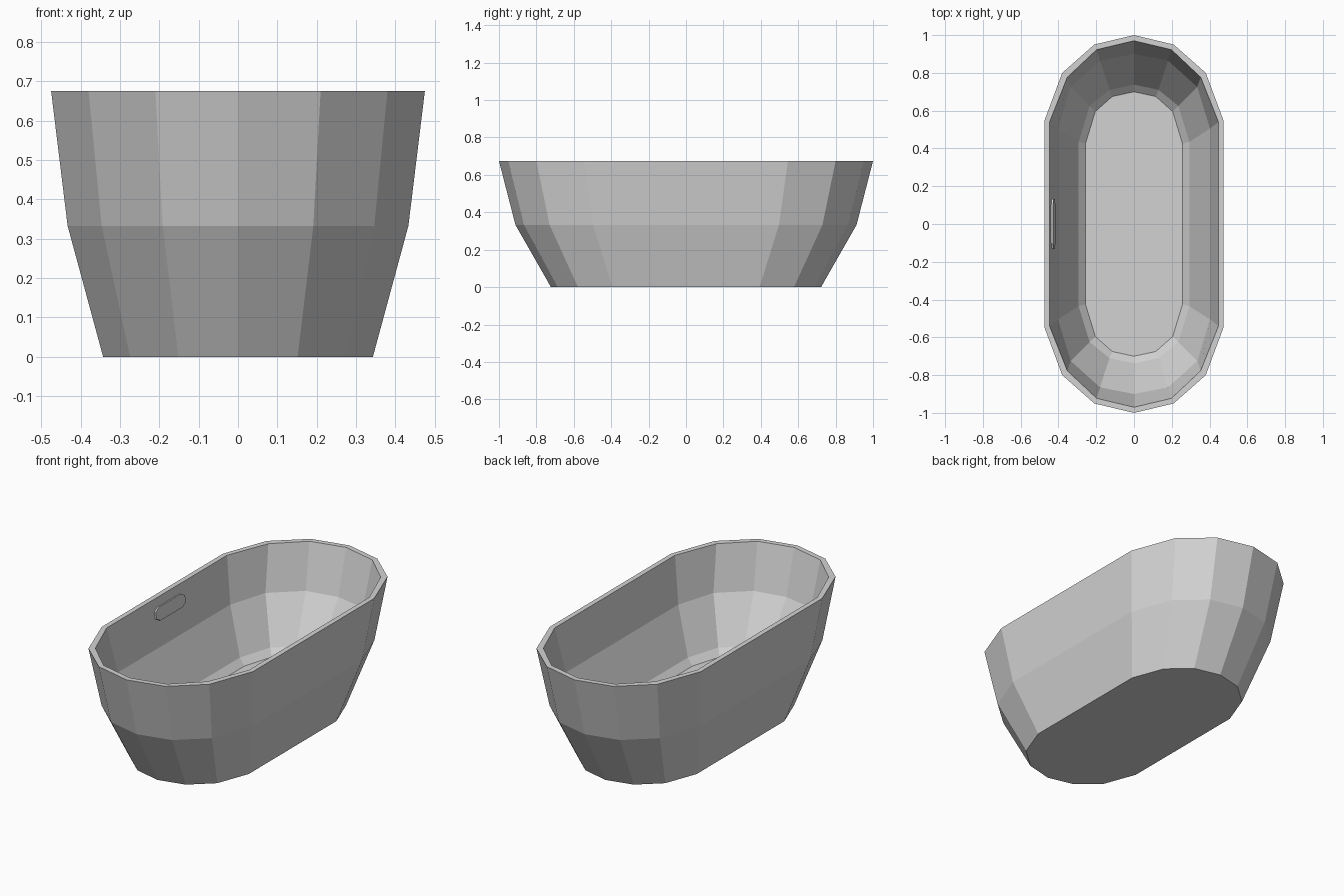
import bpy
import bmesh
import math
from mathutils import Matrix, Vector

cube = bpy.data.objects.get("Cube")
if cube:
    bpy.data.objects.remove(cube)

# One plain enamel colour for everything
enamel = bpy.data.materials.new("light grey enamel")
enamel.use_nodes = True
colour = (0.65, 0.65, 0.65, 1)
enamel.diffuse_color = colour
enamel.node_tree.nodes["Principled BSDF"].inputs["Base Color"].default_value = colour


def finish(name, bm):
    bmesh.ops.recalc_face_normals(bm, faces=bm.faces)
    mesh = bpy.data.meshes.new(name)
    bm.to_mesh(mesh)
    bm.free()
    mesh.materials.append(enamel)
    obj = bpy.data.objects.new(name, mesh)
    bpy.context.collection.objects.link(obj)
    return obj


def outline(quarter):
    """Mirror a quarter outline (side corner to end tip) into a closed loop."""
    back = quarter + [(-x, y) for x, y in reversed(quarter[:-1])]
    return back + [(-x, -y) for x, y in back]


# Tub: a faceted oval shell, outside from the base up, then inside down to the floor
rim = [(0.475, 0.545), (0.38, 0.80), (0.21, 0.95), (0, 1)]
inner_rim = [(0.447, 0.54), (0.353, 0.777), (0.198, 0.923), (0, 0.97)]
inner_mid = [(0.402, 0.505), (0.335, 0.725), (0.18, 0.865), (0, 0.9)]
inner_low = [(0.293, 0.435), (0.235, 0.625), (0.13, 0.71), (0, 0.738)]
floor = [(0.257, 0.425), (0.205, 0.595), (0.115, 0.675), (0, 0.7)]
FLOOR_Z = 0.14


def scaled(points, factor):
    return [(x * factor, y * factor) for x, y in points]


levels = [(scaled(rim, 0.722), 0), (scaled(rim, 0.912), 0.333), (rim, 0.675),
          (inner_rim, 0.675), (inner_mid, 0.42), (inner_low, 0.175), (floor, FLOOR_Z)]

bm = bmesh.new()
rings = [[bm.verts.new((x, y, z)) for x, y in outline(q)] for q, z in levels]
for low, high in zip(rings, rings[1:]):
    for i in range(len(low)):
        j = (i + 1) % len(low)
        bm.faces.new((low[i], low[j], high[j], high[i]))
bm.faces.new(rings[0])
bm.faces.new(rings[-1])
finish("tub", bm)

# Drain: thin six-sided disc on the floor
bm = bmesh.new()
bmesh.ops.create_cone(bm, cap_ends=True, segments=6, radius1=0.04, radius2=0.04, depth=0.008,
                      matrix=Matrix.Translation((0, 0.57, FLOOR_Z + 0.002))
                      @ Matrix.Rotation(math.pi / 6, 4, "Z"))
finish("drain", bm)

# Overflow plate: long rounded slab lying against the inside of the right wall
bm = bmesh.new()
radius, half_straight = 0.036, 0.1
ends = []
for side in (1, -1):
    for k in range(4):
        a = math.pi * (k / 3 - 0.5)
        ends.append(bm.verts.new((0, side * (half_straight + radius * math.cos(a)),
                                  side * radius * math.sin(a))))
face = bm.faces.new(ends)
extruded = bmesh.ops.extrude_face_region(bm, geom=[face])
bmesh.ops.translate(bm, vec=Vector((0.016, 0, 0)),
                    verts=[v for v in extruded["geom"] if isinstance(v, bmesh.types.BMVert)])
plate = finish("overflow_plate", bm)
plate.location = (-0.438, 0, 0.59)
plate.rotation_euler.y = -math.atan2(0.045, 0.255)
